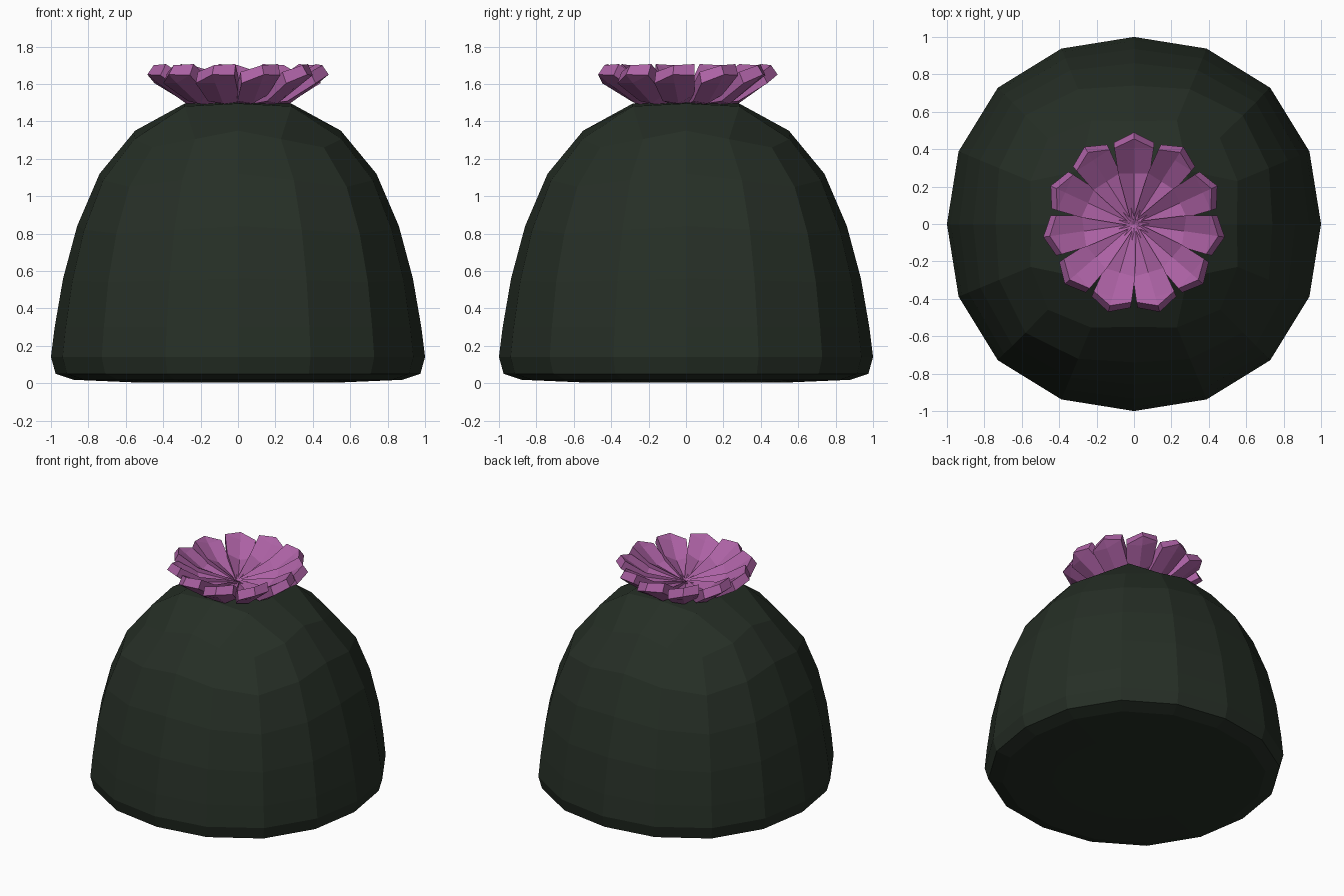
import bpy, bmesh, math
from mathutils import Matrix, Vector

if "Cube" in bpy.data.objects:
    bpy.data.objects.remove(bpy.data.objects["Cube"])


def material(name, rgb):
    m = bpy.data.materials.new(name)
    m.diffuse_color = (*rgb, 1)
    m.use_nodes = True
    m.node_tree.nodes["Principled BSDF"].inputs["Base Color"].default_value = m.diffuse_color
    return m


def finish(bm, name, mat):
    bmesh.ops.recalc_face_normals(bm, faces=bm.faces)
    me = bpy.data.meshes.new(name)
    bm.to_mesh(me)
    bm.free()
    me.materials.append(mat)
    ob = bpy.data.objects.new(name, me)
    bpy.context.collection.objects.link(ob)
    return ob


green = material("dark green", (0.019, 0.028, 0.019))
purple = material("purple", (0.41, 0.12, 0.37))

# Rounded body: 16-sided rings of (radius, z, corner widening, corner drop)
rings = [(0.55, 1.35, 0.18, 0.09), (0.74, 1.12, 0.11, 0.07), (0.86, 0.84, 0.07, 0.04),
         (0.935, 0.56, 0.05, 0.02), (0.98, 0.30, 0.035, 0), (1.0, 0.14, 0.03, 0),
         (0.975, 0.05, 0.03, 0), (0.88, 0.018, 0.03, 0), (0.55, 0.004, 0.03, 0)]
bm = bmesh.new()
loops = []
for r, z, wide, drop in rings:
    loop = []
    for i in range(16):
        a = math.tau * i / 16
        k = math.sin(2 * a) ** 2      # 0 on the axes, 1 on the diagonals
        q = r * (1 + wide * k)
        loop.append(bm.verts.new((q * math.cos(a), q * math.sin(a), z - drop * k)))
    loops.append(loop)
for lo, hi in zip(loops, loops[1:]):
    for i in range(16):
        j = (i + 1) % 16
        bm.faces.new((lo[i], lo[j], hi[j], hi[i]))
bm.faces.new(loops[-1])

# Four by four grid of quads closing the crown
grid = {}
border = [(2, 0), (2, 1), (2, 2), (1, 2), (0, 2), (-1, 2), (-2, 2), (-2, 1), (-2, 0),
          (-2, -1), (-2, -2), (-1, -2), (0, -2), (1, -2), (2, -2), (2, -1)]
for key, v in zip(border, loops[0]):
    grid[key] = v
for x in (-1, 0, 1):
    for y in (-1, 0, 1):
        grid[x, y] = bm.verts.new((0.285 * x, 0.285 * y, 1.51 - 0.015 * (x * x + y * y)))
for x in range(-2, 2):
    for y in range(-2, 2):
        bm.faces.new((grid[x, y], grid[x + 1, y], grid[x + 1, y + 1], grid[x, y + 1]))
finish(bm, "body", green)

# Flower: eleven thick, keeled petals, each rolled to overlap its neighbour
# Outline rows: radius, half width, keel z, edge rise
TOP = [(0.0, 0.012, 1.535, 0.01), (0.27, 0.085, 1.575, 0.03), (0.405, 0.105, 1.665, 0.02)]
BOTTOM = [(0.0, 0.012, 1.47, 0.01), (0.28, 0.085, 1.495, 0.03), (0.435, 0.108, 1.605, 0.02)]
TIPS = [(0.455, 1.70), (0.49, 1.65)]
ROLL = 0.2
PETALS = 11


def petal_side(bm, rows, tip):
    """Left, keel and right points for each row, ending in a pointed tip."""
    pts = [[bm.verts.new((r, s * w, z + abs(s) * rise + ROLL * s * w)) for s in (-1, 0, 1)]
           for r, w, z, rise in rows]
    end = bm.verts.new((tip[0], 0, tip[1]))
    for a, b in zip(pts, pts[1:]):
        for i in (0, 1):
            bm.faces.new((a[i], a[i + 1], b[i + 1], b[i]))
    for i in (0, 1):
        bm.faces.new((pts[-1][i], pts[-1][i + 1], end))
    return ([p[0] for p in pts] + [end] + [p[2] for p in reversed(pts)]
            + [pts[0][1]])


for n in range(PETALS):
    bm = bmesh.new()
    up = petal_side(bm, TOP, TIPS[0])
    down = petal_side(bm, BOTTOM, TIPS[1])
    for i in range(len(up)):
        j = (i + 1) % len(up)
        bm.faces.new((up[i], up[j], down[j], down[i]))
    turn = Matrix.Rotation(math.pi / 2 + math.tau * n / PETALS, 4, 'Z')
    bmesh.ops.transform(bm, matrix=turn, verts=bm.verts)
    finish(bm, "petal_%02d" % (n + 1), purple)
